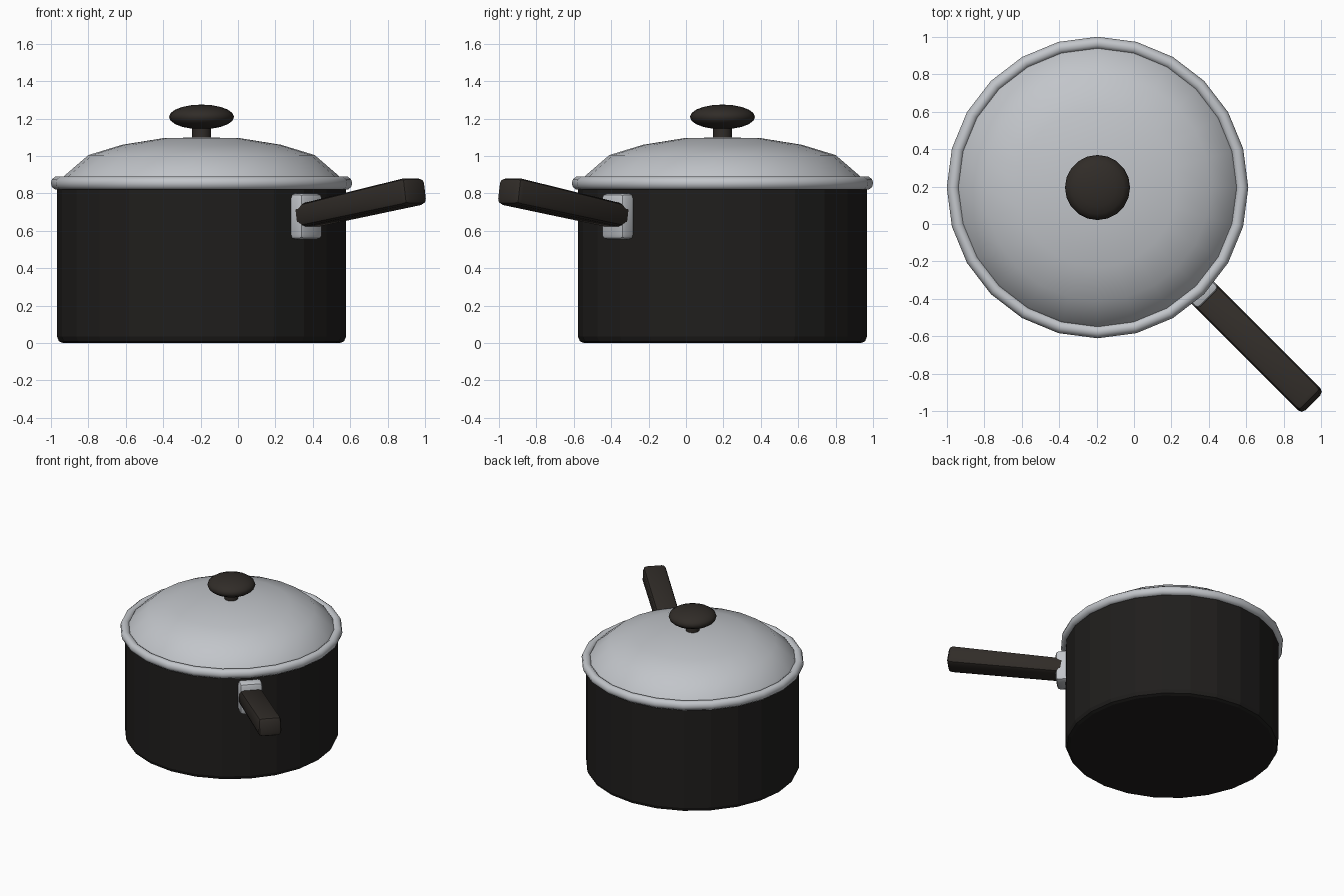
import bpy, bmesh, math
from mathutils import Matrix, Vector

if "Cube" in bpy.data.objects:
    bpy.data.objects.remove(bpy.data.objects["Cube"])

CX, CY = -0.195, 0.195      # pot axis


def material(name, rgb):
    m = bpy.data.materials.new(name)
    m.diffuse_color = (*rgb, 1)
    m.use_nodes = True
    m.node_tree.nodes["Principled BSDF"].inputs["Base Color"].default_value = m.diffuse_color
    return m


BLACK = material("black_enamel", (0.014, 0.013, 0.012))
BROWN = material("dark_brown", (0.030, 0.025, 0.021))
STEEL = material("steel", (0.54, 0.56, 0.59))


def finish(bm, name, mat, smooth=True, angle=35):
    bmesh.ops.recalc_face_normals(bm, faces=bm.faces)
    me = bpy.data.meshes.new(name)
    bm.to_mesh(me)
    bm.free()
    ob = bpy.data.objects.new(name, me)
    bpy.context.collection.objects.link(ob)
    me.materials.append(mat)
    if smooth:
        bpy.ops.object.select_all(action='DESELECT')
        ob.select_set(True)
        bpy.context.view_layer.objects.active = ob
        bpy.ops.object.shade_smooth_by_angle(angle=math.radians(angle))
    return ob


def lathe(name, profile, mat, sides=24, closed=False, smooth=True, angle=35):
    """Revolve (radius, z) points around the pot axis."""
    bm = bmesh.new()
    vs = [bm.verts.new((CX + r, CY, z)) for r, z in profile]
    pairs = list(zip(vs, vs[1:])) + ([(vs[-1], vs[0])] if closed else [])
    edges = [bm.edges.new(p) for p in pairs]
    bmesh.ops.spin(bm, geom=vs + edges, cent=(CX, CY, 0), axis=(0, 0, 1),
                   angle=math.tau, steps=sides, use_duplicate=False)
    bmesh.ops.remove_doubles(bm, verts=bm.verts, dist=1e-4)
    return finish(bm, name, mat, smooth, angle)


def block(name, size, bevel, matrix, mat, taper=1.0):
    """Rounded box; taper scales the height of its inner (-x) end."""
    bm = bmesh.new()
    bmesh.ops.create_cube(bm, size=1)
    for v in bm.verts:
        k = taper if v.co.x < 0 else 1
        v.co = Vector((v.co.x * size[0], v.co.y * size[1], v.co.z * size[2] * k))
    bmesh.ops.bevel(bm, geom=bm.edges[:], offset=bevel, segments=2,
                    profile=0.5, affect='EDGES')
    bm.transform(matrix)
    return finish(bm, name, mat)


# Pot body with softened base edge
lathe("pot_body", [(0, 0), (0.74, 0), (0.762, 0.009), (0.773, 0.035),
                   (0.773, 0.845), (0.74, 0.86), (0, 0.86)], BLACK, smooth=False)

# Rolled rim
rim = [(0.772 + 0.034 * math.cos(math.tau * i / 10),
        0.855 + 0.036 * math.sin(math.tau * i / 10)) for i in range(10)]
lathe("rim", rim, STEEL, closed=True, angle=50)

# Domed lid
lathe("lid", [(0.75, 0.865), (0.735, 0.893), (0.605, 1.005), (0.425, 1.06),
              (0.208, 1.095), (0, 1.10)], STEEL)

# Lid knob: stem and flattened ball
lathe("knob_stem", [(0.05, 1.085), (0.05, 1.17)], BROWN, sides=16)
ball = [(0.174 * math.sin(math.pi * i / 10),
         1.209 - 0.066 * math.cos(math.pi * i / 10)) for i in range(11)]
lathe("knob", ball, BROWN, sides=20, angle=60)

# Handle frame: local x points outward along the (1, -1) diagonal
frame = Matrix.Translation((CX, CY, 0)) @ Matrix.Rotation(-math.pi / 4, 4, 'Z')

# Handle bracket
block("handle_bracket", (0.12, 0.168, 0.245), 0.025,
      frame @ Matrix.Translation((0.779, 0, 0.677)), STEEL)

# Upward-tilted handle
tilt = Matrix.Rotation(math.radians(-9.2), 4, 'Y')
block("handle", (0.86, 0.17, 0.145), 0.03,
      frame @ Matrix.Translation((1.197, 0, 0.745)) @ tilt, BROWN, taper=0.85)
